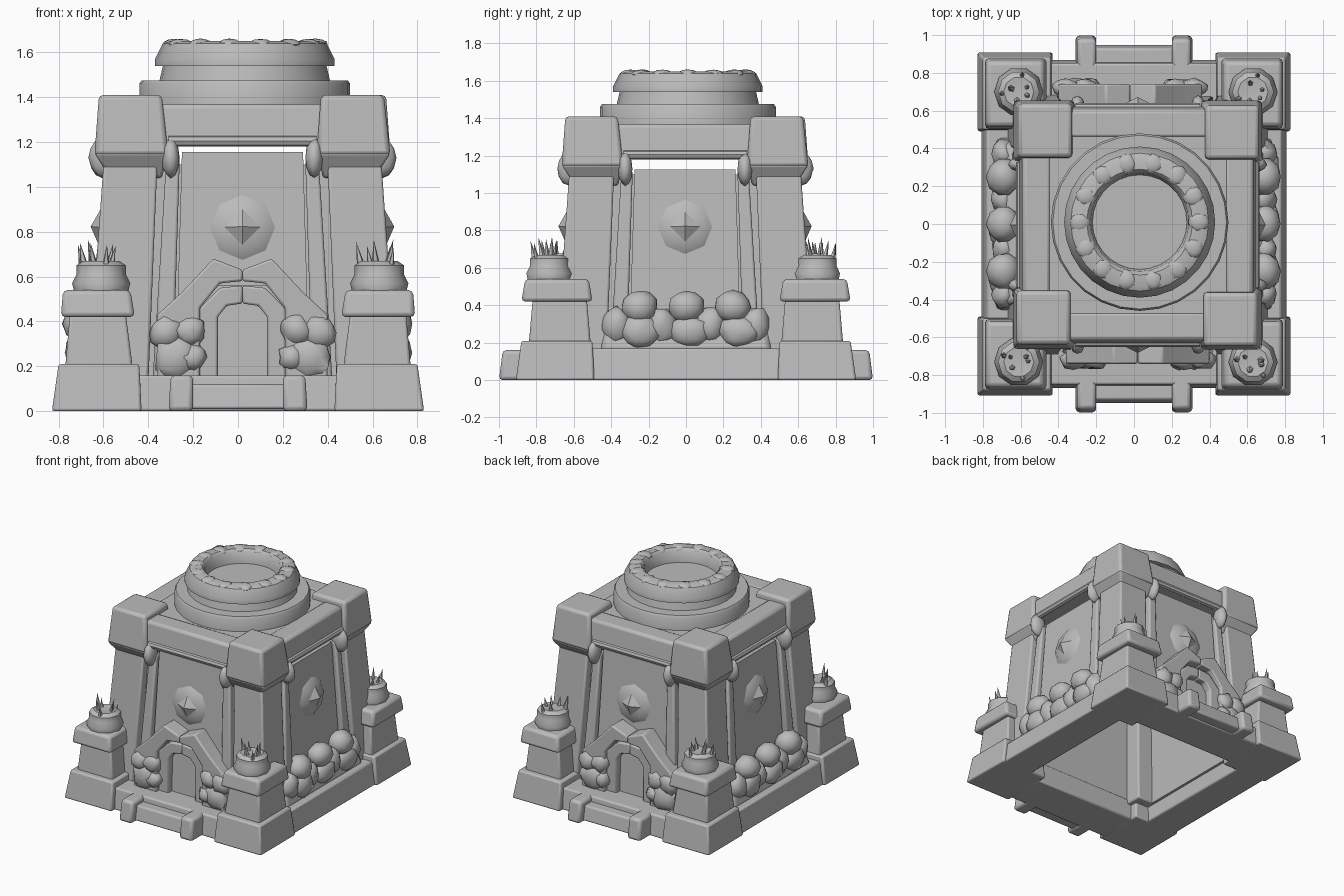
import bpy, bmesh, math, random
from mathutils import Matrix

random.seed(4)
if "Cube" in bpy.data.objects:
    bpy.data.objects.remove(bpy.data.objects["Cube"])

stone = bpy.data.materials.new("grey stone")
stone.use_nodes = True
GREY = (0.5, 0.5, 0.5, 1)
stone.diffuse_color = GREY
stone.node_tree.nodes["Principled BSDF"].inputs["Base Color"].default_value = GREY


def finish(bm, name, place=Matrix(), bevel=0.0, angle=40):
    """Turn a bmesh into a smooth-by-angle stone object."""
    bm.transform(place)
    bmesh.ops.recalc_face_normals(bm, faces=bm.faces)
    mesh = bpy.data.meshes.new(name)
    bm.to_mesh(mesh)
    bm.free()
    mesh.materials.append(stone)
    obj = bpy.data.objects.new(name, mesh)
    bpy.context.collection.objects.link(obj)
    if bevel:
        mod = obj.modifiers.new("soft edges", 'BEVEL')
        mod.width, mod.segments = bevel, 2
    bpy.ops.object.select_all(action='DESELECT')
    obj.select_set(True)
    bpy.context.view_layer.objects.active = obj
    bpy.ops.object.shade_smooth_by_angle(angle=math.radians(angle))


def block(name, low, high, z0, z1, place=Matrix(), bevel=0.012):
    """Tapered box; low and high are (x0, x1, y0, y1) rectangles."""
    bm = bmesh.new()
    a, b = [[bm.verts.new(p) for p in ((x0, y0, z), (x1, y0, z), (x1, y1, z), (x0, y1, z))]
            for (x0, x1, y0, y1), z in ((low, z0), (high, z1))]
    bm.faces.new(a)
    bm.faces.new(b)
    for i in range(4):
        j = (i + 1) % 4
        bm.faces.new((a[i], a[j], b[j], b[i]))
    finish(bm, name, place, bevel)


def slab(name, outline, y0, y1, place=Matrix(), bevel=0.01):
    """Outline in x and z, extruded along y."""
    bm = bmesh.new()
    face = bm.faces.new([bm.verts.new((x, y0, z)) for x, z in outline])
    out = bmesh.ops.extrude_face_region(bm, geom=[face])["geom"]
    verts = [v for v in out if isinstance(v, bmesh.types.BMVert)]
    bmesh.ops.translate(bm, vec=(0, y1 - y0, 0), verts=verts)
    finish(bm, name, place, bevel)


def lathe(name, profile, place=Matrix(), steps=28):
    bm = bmesh.new()
    verts = [bm.verts.new((r, 0, z)) for r, z in profile]
    edges = [bm.edges.new(p) for p in zip(verts, verts[1:])]
    bmesh.ops.spin(bm, geom=verts + edges, axis=(0, 0, 1), cent=(0, 0, 0),
                   steps=steps, angle=math.tau)
    bmesh.ops.remove_doubles(bm, verts=bm.verts, dist=0.0005)
    finish(bm, name, place)


def rock(name, center, size, place=Matrix(), jitter=0.12):
    bm = bmesh.new()
    bmesh.ops.create_icosphere(bm, subdivisions=2, radius=1)
    for v in bm.verts:
        v.co *= 1 + random.uniform(-jitter, jitter)
    pose = Matrix.Translation(center) @ Matrix.Diagonal((*size, 1))
    finish(bm, name, place @ pose, angle=60)


def cone(name, sides, r0, r1, depth, place):
    bm = bmesh.new()
    bmesh.ops.create_cone(bm, segments=sides, radius1=r0, radius2=r1, depth=depth, cap_ends=True)
    finish(bm, name, place)


def turn(quarter, center=(0, 0)):
    return Matrix.Translation((*center, 0)) @ Matrix.Rotation(quarter * math.pi / 2, 4, 'Z')


def flipped(place):
    return [place @ Matrix.Diagonal((sx, 1, 1, 1)) for sx in (1, -1)]


BODY = (0.02, -0.005)

# Corner plinths with a stepped pier, a bowl and pointed flames
for sx in (1, -1):
    for sy in (1, -1):
        corner = Matrix.Diagonal((sx, sy, 1, 1))
        block("corner_plinth", (0.43, 0.83, 0.49, 0.91), (0.44, 0.8, 0.5, 0.88), 0, 0.21, corner)
        block("corner_pier", (0.47, 0.77, 0.51, 0.84), (0.5, 0.75, 0.53, 0.82), 0.2, 0.43, corner)
        block("pier_cap", (0.46, 0.79, 0.5, 0.88), (0.48, 0.78, 0.52, 0.86), 0.42, 0.54, corner, 0.02)
        spot = Matrix.Translation((sx * 0.62 + 0.01, sy * 0.715 - 0.015, 0))
        lathe("fire_bowl", [(0, 0.53), (0.12, 0.53), (0.13, 0.57), (0.11, 0.61),
                            (0.11, 0.65), (0.08, 0.67), (0, 0.66)], spot, 10)
        for i in range(7):
            a = i * math.tau / 7 + random.random()
            r = 0.05 + 0.04 * (i % 2)
            pose = spot @ Matrix.Translation((r * math.cos(a), r * math.sin(a),
                                              random.uniform(0.66, 0.7)))
            lean = Matrix.Rotation(0.2, 4, (-math.sin(a), math.cos(a), 0))
            cone("flame", 5, 0.025, 0, 0.14, pose @ lean)

# Four walls of the hollow hall: panel, pilasters, emblem, curtain rail, beam, corner tower
for k in range(4):
    side = turn(k, BODY)
    panel_top = 1.125 if k % 2 else 1.155
    block("back_wall", (-0.55, 0.55, -0.61, -0.55), (-0.5, 0.5, -0.56, -0.5), 0.12, 1.1, side, 0)
    block("wall_panel", (-0.3, 0.3, -0.645, -0.58), (-0.27, 0.27, -0.585, -0.53),
          0.12, panel_top, side, 0)
    cone("curtain_rail", 8, 0.025, 0.025, 0.66, side @ Matrix.Translation((0, -0.62, 1.205))
         @ Matrix.Rotation(math.pi / 2, 4, 'Y'))
    for flip in flipped(side):
        block("pilaster", (0.31, 0.4, -0.68, -0.6), (0.28, 0.34, -0.61, -0.53), 0.15, 1.12, flip)
        rock("rail_bracket", (0.32, -0.62, 1.13), (0.04, 0.065, 0.09), flip, 0.04)
    block("corner_tower", (0.42, 0.69, -0.69, -0.42), (0.38, 0.62, -0.62, -0.38), 0.12, 1.1, side)
    block("top_corner_lower", (0.36, 0.59, -0.59, -0.36), (0.33, 0.66, -0.66, -0.33), 1.04, 1.15, side)
    block("top_corner_block", (0.33, 0.66, -0.66, -0.33), (0.35, 0.63, -0.64, -0.36), 1.14, 1.41, side, 0.02)
    block("beam", (-0.38, 0.38, -0.63, -0.5), (-0.38, 0.38, -0.61, -0.46), 1.18, 1.37, side, 0.02)

    # Raised emblem: low octagonal disc with a pointed diamond
    flat = side @ Matrix.Translation((0, -0.622, 0.82)) @ Matrix.Rotation(math.radians(87), 4, 'X')
    cone("emblem_disc", 8, 0.145, 0.1, 0.03, flat)
    cone("emblem_diamond", 4, 0.1, 0, 0.05, flat @ Matrix.Translation((0, 0, 0.03)))

# Roof deck and round chimney
block("roof_deck", (-0.58, 0.58, -0.58, 0.58), (-0.58, 0.58, -0.58, 0.58), 1.3, 1.365, turn(0, BODY))
top = Matrix.Translation((0.03, 0.01, 0))
lathe("chimney", [(0.47, 1.34), (0.47, 1.46), (0.46, 1.475), (0.38, 1.475), (0.365, 1.54),
                  (0.4, 1.54), (0.4, 1.57), (0.365, 1.64), (0.34, 1.65), (0.28, 1.65),
                  (0.26, 1.63), (0.25, 1.55), (0, 1.55)], top)
for i in range(14):
    a = i * math.tau / 14
    rock("rim_stone", (0.315 * math.cos(a), 0.315 * math.sin(a), 1.635),
         (0.055, 0.055, 0.025), top, 0.08)

# Front and back: base, steps and rocky gateway
ARCH = [(0.19, 0.14), (0.19, 0.46), (0.1, 0.57), (0, 0.58),
        (0, 0.63), (0.13, 0.68), (0.27, 0.53), (0.38, 0.43), (0.38, 0.14)]
LINING = [(0.11, 0.14), (0.11, 0.42), (0.07, 0.47), (0, 0.48),
          (0, 0.56), (0.1, 0.55), (0.2, 0.45), (0.2, 0.14)]
ROCKS = [(0.3, 0.24, 0.1), (0.24, 0.36, 0.07), (0.34, 0.35, 0.075), (0.22, 0.24, 0.06)]
for k in (0, 2):
    face = turn(k)
    gate = face @ Matrix.Translation((0.02, 0, 0))
    block("front_base", (-0.45, 0.45, -0.87, -0.55), (-0.45, 0.45, -0.85, -0.55), 0, 0.16, face)
    block("step", (-0.22, 0.22, -0.95, -0.8), (-0.22, 0.22, -0.93, -0.8), 0.01, 0.12, face)
    block("door", (-0.2, 0.2, -0.67, -0.6), (-0.2, 0.2, -0.65, -0.58), 0.14, 0.56, gate, 0)
    for flip in flipped(face):
        block("step_post", (0.2, 0.31, -1, -0.8), (0.2, 0.3, -0.98, -0.8), 0, 0.16, flip, 0.02)
    for flip in flipped(gate):
        slab("gate_arch", ARCH, -0.74, -0.6, flip)
        slab("gate_lining", LINING, -0.71, -0.62, flip)
        for x, z, s in ROCKS:
            rock("gate_rock", (x, -0.72, z), (s, 0.05, s), flip, 0.15)

# Left and right: low base and piled boulders
for k in (1, 3):
    face = turn(k)
    block("side_base", (-0.52, 0.52, -0.81, -0.55), (-0.52, 0.52, -0.78, -0.55), 0, 0.17, face)
    block("boulder_bank", (-0.46, 0.46, -0.74, -0.6), (-0.42, 0.42, -0.68, -0.6), 0.15, 0.38, face, 0.03)
    for x in (-0.25, 0, 0.25):
        rock("boulder", (x, -0.69, 0.39), (0.1, 0.09, 0.09), face, 0.06)
        rock("low_boulder", (x * 1.05 + 0.02, -0.71, 0.26), (0.11, 0.06, 0.09), face)
    for x in (-0.37, -0.13, 0.13, 0.37):
        rock("boulder_filler", (x, -0.69, 0.29), (0.08, 0.065, 0.1), face)
